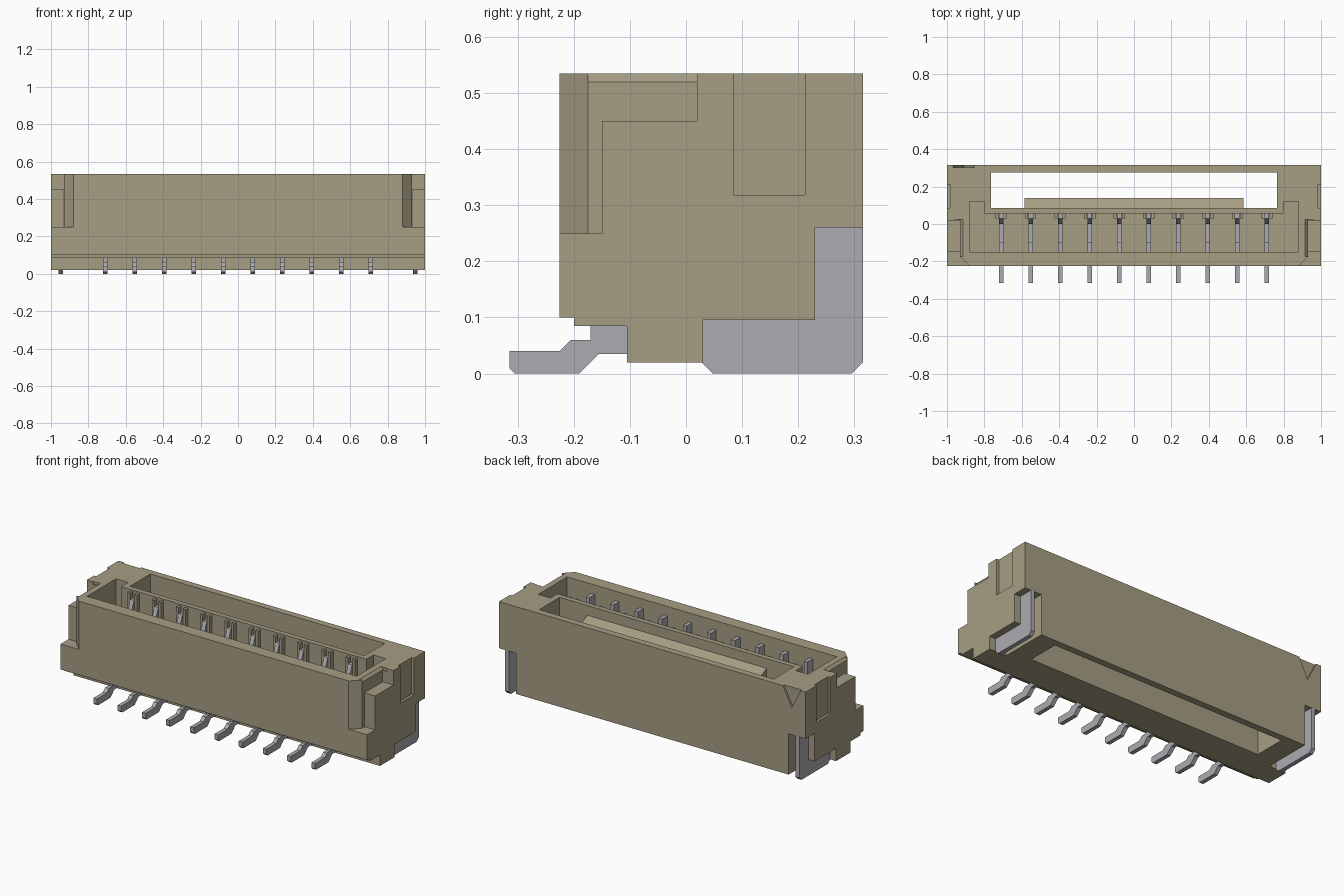
import bpy, bmesh
from mathutils import Vector

if "Cube" in bpy.data.objects:
    bpy.data.objects.remove(bpy.data.objects["Cube"])


def material(name, rgb):
    m = bpy.data.materials.new(name)
    m.diffuse_color = (*rgb, 1)
    m.use_nodes = True
    m.node_tree.nodes["Principled BSDF"].inputs["Base Color"].default_value = m.diffuse_color
    return m


BEIGE = material("beige plastic", (0.38, 0.34, 0.23))
METAL = material("tin grey", (0.41, 0.41, 0.44))


def prism(bm, pts, axis, lo, hi):
    """Extrude a 2D outline along x (y,z points), y (x,z points) or z (x,y points)."""
    def place(p, t):
        return {'x': (t, p[0], p[1]), 'y': (p[0], t, p[1]), 'z': (p[0], p[1], t)}[axis]
    verts = [bm.verts.new(place(p, lo)) for p in pts]
    face = bm.faces.new(verts)
    res = bmesh.ops.extrude_face_region(bm, geom=[face])
    move = Vector(place((0, 0), hi - lo))
    for v in res['geom']:
        if isinstance(v, bmesh.types.BMVert):
            v.co += move


def box(bm, x0, x1, y0, y1, z0, z1):
    prism(bm, [(x0, y0), (x1, y0), (x1, y1), (x0, y1)], 'z', z0, z1)


def finish(bm, name, mat):
    bmesh.ops.recalc_face_normals(bm, faces=bm.faces)
    me = bpy.data.meshes.new(name)
    bm.to_mesh(me)
    bm.free()
    ob = bpy.data.objects.new(name, me)
    me.materials.append(mat)
    bpy.context.collection.objects.link(ob)
    return ob


def cut(target, fill):
    """Subtract one prism or box, drawn by fill(bm), from the target."""
    bm = bmesh.new()
    fill(bm)
    cutter = finish(bm, "cutter", BEIGE)
    cutter.hide_render = True
    mod = target.modifiers.new("cut", 'BOOLEAN')
    mod.operation, mod.solver, mod.object = 'DIFFERENCE', 'EXACT', cutter
    bpy.context.view_layer.objects.active = target
    bpy.ops.object.modifier_apply(modifier=mod.name)
    bpy.data.objects.remove(cutter, do_unlink=True)


PINS = [(i - 4.5) * 0.158 for i in range(10)]
TOP = 0.535

# Housing: side profile extruded over the whole width
bm = bmesh.new()
prism(bm, [(-.225, .1), (-.2, .1), (-.2, .085), (-.105, .085), (-.105, .02),
           (.315, .02), (.315, TOP), (-.225, TOP)], 'x', -1, 1)
housing = finish(bm, "housing", BEIGE)

# Mating cavity with end pockets, and the open slot behind the divider
cut(housing, lambda b: prism(b, [(-.88, -.15), (.88, -.15), (.88, .12), (.8, .12), (.8, .055),
                                 (-.8, .055), (-.8, .12), (-.88, .12)], 'z', .12, .7))
cut(housing, lambda b: box(b, -.765, .765, .085, .275, -.1, .7))

for s in (-1, 1):
    def sbox(x0, x1, *r):
        cut(housing, lambda b: box(b, *sorted((s * x0, s * x1)), *r))
    # Chamfered front corners and stepped side wings
    cut(housing, lambda b: prism(b, [(s * x, y) for x, y in [
        (.87, -.235), (.93, -.175), (.93, -.15), (1.1, -.15), (1.1, -.235)]], 'z', .25, .7))
    sbox(.93, 1.1, -.16, .02, .45, .7)
    cut(housing, lambda b: prism(b, [(s * x, z) for x, z in [
        (.932, .518), (.91, .54), (.91, .6), (.96, .6), (.96, .518)]], 'y', -.175, .025))
    # Shallow side groove
    sbox(.985, 1.1, .085, .212, .318, .7)
    # Corner notches holding the solder tabs
    sbox(.89, 1.1, .03, .4, -.1, .095)
    sbox(.89, 1.1, .23, .4, -.1, .26)

# Triangular first-position mark on the back
cut(housing, lambda b: prism(b, [(-.98, .56), (-.84, .56), (-.91, .42)], 'y', .303, .4))

# Guide ribs beside each contact on the divider
bm = bmesh.new()
for x in PINS:
    for s in (-1, 1):
        c = x + s * .022
        box(bm, c - .008, c + .008, .03, .06, .12, .525)
finish(bm, "guide_ribs", BEIGE)

# Latch ramp on the back of the divider
bm = bmesh.new()
prism(bm, [(.08, .48), (.14, .45), (.14, .37), (.08, .37)], 'x', -.585, .585)
finish(bm, "latch_ramp", BEIGE)

W = .012
# Solder legs reaching out of the front
bm = bmesh.new()
for x in PINS:
    prism(bm, [(-.1, .085), (-.17, .085), (-.17, .06), (-.205, .06), (-.225, .04), (-.315, .04),
               (-.315, .01), (-.305, 0), (-.19, 0), (-.155, .035), (-.1, .035)], 'x', x - W, x + W)
finish(bm, "solder_legs", METAL)

# Contacts: front arm, base and sloped rear blade
bm = bmesh.new()
for x in PINS:
    prism(bm, [(-.15, .1), (-.15, .48), (-.1, .48), (-.1, .16), (0, .16), (0, .42),
               (.03, .49), (.06, .49), (.06, .1)], 'x', x - W, x + W)
finish(bm, "contacts", METAL)

# L-shaped solder tabs at both ends
for s, side in ((-1, "left"), (1, "right")):
    bm = bmesh.new()
    prism(bm, [(.028, .095), (.028, .02), (.048, 0), (.295, 0), (.315, .02), (.315, .26),
               (.23, .26), (.23, .095)], 'x', s * .935, s * .96)
    finish(bm, side + "_solder_tab", METAL)
